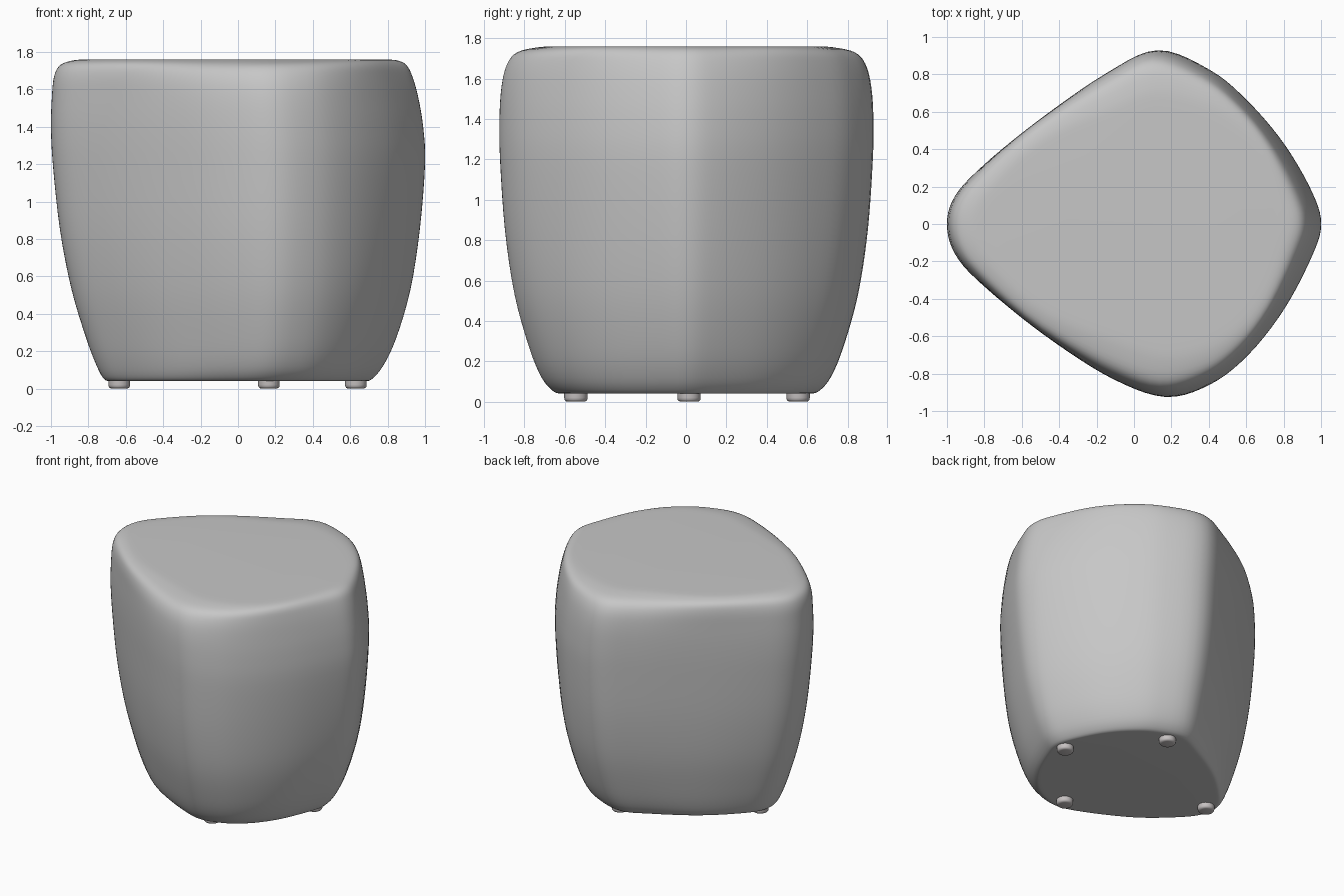
import bpy
import bmesh
from math import atan2, cos, sin, tau
from mathutils import Vector

cube = bpy.data.objects.get("Cube")
if cube:
    bpy.data.objects.remove(cube, do_unlink=True)


def make_material(name, colour):
    mat = bpy.data.materials.new(name)
    mat.use_nodes = True
    rgba = (*colour, 1)
    mat.diffuse_color = rgba
    mat.node_tree.nodes["Principled BSDF"].inputs["Base Color"].default_value = rgba
    return mat


def spline(points, steps, closed):
    """Sample a smooth curve that passes through every point."""
    pts = [Vector(p) for p in points]
    count = len(pts)

    def pick(i):
        return pts[i % count] if closed else pts[max(0, min(count - 1, i))]

    result = []
    for i in range(count if closed else count - 1):
        a, b, c, d = (pick(i + k) for k in (-1, 0, 1, 2))
        for s in range(steps):
            t = s / steps
            result.append(0.5 * (2 * b + (c - a) * t
                                 + (2 * a - 5 * b + 4 * c - d) * t ** 2
                                 + (3 * b - a - 3 * c + d) * t ** 3))
    if not closed:
        result.append(pts[-1])
    return result


def loft(name, rings, material):
    """Skin a stack of closed rings and cap both ends."""
    bm = bmesh.new()
    loops = [[bm.verts.new(co) for co in ring] for ring in rings]
    for low, high in zip(loops, loops[1:]):
        n = len(low)
        for i in range(n):
            j = (i + 1) % n
            bm.faces.new((low[i], low[j], high[j], high[i]))
    bm.faces.new(loops[0][::-1])
    bm.faces.new(loops[-1])
    bmesh.ops.recalc_face_normals(bm, faces=bm.faces[:])
    mesh = bpy.data.meshes.new(name)
    bm.to_mesh(mesh)
    bm.free()
    mesh.materials.append(material)
    obj = bpy.data.objects.new(name, mesh)
    bpy.context.collection.objects.link(obj)
    bpy.ops.object.select_all(action="DESELECT")
    obj.select_set(True)
    bpy.context.view_layer.objects.active = obj
    bpy.ops.object.shade_smooth_by_angle(angle=0.6)
    return obj


fabric = make_material("grey fabric", (0.57, 0.57, 0.57))
foot_grey = make_material("warm grey plastic", (0.56, 0.53, 0.53))

# Rounded kite outline of the seat, seen from above
outline = spline([
    (-1, 0), (-0.955, -0.16), (-0.8, -0.325), (-0.4, -0.635), (-0.1, -0.83),
    (0.17, -0.92), (0.4, -0.85), (0.6, -0.69), (0.8, -0.44), (0.95, -0.17),
    (1, 0), (0.95, 0.17), (0.8, 0.415), (0.6, 0.645), (0.4, 0.815),
    (0.13, 0.925), (-0.14, 0.805), (-0.5, 0.545), (-0.8, 0.31), (-0.955, 0.15),
], 5, True)

# Side profile: height, left reach, right reach, depth reach, bulge of the flat sides
profile = spline([
    (0.04, 0.68, 0.68, 0.6, 0.06), (0.05, 0.715, 0.715, 0.65, 0.06),
    (0.12, 0.755, 0.775, 0.712, 0.05), (0.27, 0.812, 0.846, 0.775, 0.04),
    (0.53, 0.89, 0.922, 0.848, 0.03), (0.85, 0.952, 0.972, 0.897, 0.02),
    (1.2, 0.99, 1, 0.922, 0.015), (1.4, 1, 0.99, 0.925, 0.015),
    (1.56, 0.995, 0.963, 0.914, 0.02), (1.67, 0.983, 0.932, 0.885, 0.035),
    (1.73, 0.95, 0.9, 0.83, 0.06), (1.755, 0.88, 0.85, 0.72, 0.1),
    (1.76, 0.8, 0.77, 0.62, 0.11),
], 4, False)

# Upholstered body
rings = []
for z, left, right, depth, bulge in profile:
    mid, half = (right - left) / 2, (right + left) / 2
    ring = []
    for p in outline:
        swell = 1 + bulge * sin(2 * atan2(p.y, p.x)) ** 2
        ring.append((mid + p.x * half * swell, p.y * depth / 0.923 * swell, z))
    rings.append(ring)
loft("pouf_body", rings, fabric)

# Four small round feet
feet = {"left_foot": (0.63, 0.015), "right_foot": (-0.635, 0.015),
        "front_foot": (0.165, -0.545), "back_foot": (0.165, 0.555)}
for name, (x, y) in feet.items():
    foot_rings = [[(x + r * cos(tau * i / 32), y + r * sin(tau * i / 32), z)
                   for i in range(32)]
                  for r, z in ((0.04, 0), (0.05, 0.003), (0.056, 0.01),
                               (0.058, 0.02), (0.058, 0.05))]
    loft(name, foot_rings, foot_grey)
